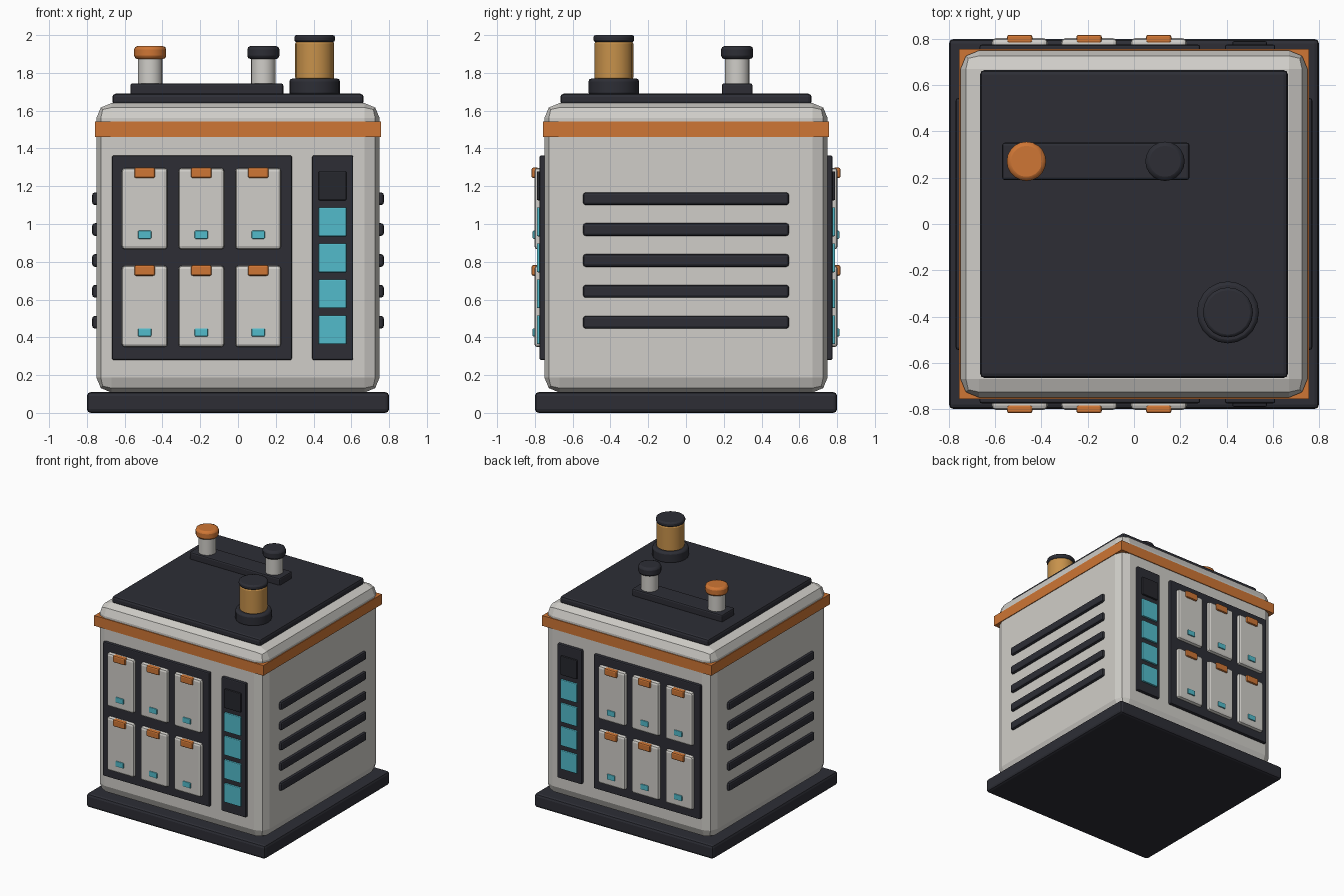
import bpy, math

if "Cube" in bpy.data.objects:
    bpy.data.objects.remove(bpy.data.objects["Cube"])


def material(name, rgb):
    m = bpy.data.materials.new(name)
    m.diffuse_color = (*rgb, 1)
    m.use_nodes = True
    m.node_tree.nodes["Principled BSDF"].inputs["Base Color"].default_value = m.diffuse_color
    return m


SHELL = material("warm white shell", (0.63, 0.615, 0.58))
DARK = material("charcoal", (0.026, 0.027, 0.036))
OFF = material("unlit black", (0.019, 0.020, 0.026))
ORANGE = material("orange", (0.62, 0.18, 0.035))
CYAN = material("cyan light", (0.085, 0.50, 0.60))
AMBER = material("amber", (0.57, 0.285, 0.07))


def finish(name, mat, bevel, segments):
    ob = bpy.context.object
    ob.name = name
    ob.data.materials.append(mat)
    if bevel:
        mod = ob.modifiers.new("bevel", 'BEVEL')
        mod.width = bevel
        mod.segments = segments
        mod.limit_method = 'ANGLE'
        mod.angle_limit = math.radians(40)
    return ob


def box(name, x, y, z, mat, bevel=0.0, segments=2):
    """Box from (min, max) ranges on each axis."""
    lo, hi = zip(sorted(x), sorted(y), sorted(z))
    bpy.ops.mesh.primitive_cube_add(
        size=1, location=[(a + b) / 2 for a, b in zip(lo, hi)])
    ob = bpy.context.object
    ob.scale = [b - a for a, b in zip(lo, hi)]
    bpy.ops.object.transform_apply(location=False, rotation=False, scale=True)
    return finish(name, mat, bevel, segments)


def cylinder(name, x, y, z0, z1, r, mat, bevel=0.0, sides=20):
    bpy.ops.mesh.primitive_cylinder_add(
        vertices=sides, radius=r, depth=z1 - z0, location=(x, y, (z0 + z1) / 2))
    ob = finish(name, mat, bevel, 2)
    bpy.ops.object.shade_smooth_by_angle(angle=math.radians(25))
    return ob


def mid(c, size):
    return (c - size / 2, c + size / 2)


# Main housing
box("base", (-0.8, 0.8), (-0.8, 0.8), (0, 0.11), DARK, 0.02)
box("body", (-0.75, 0.75), (-0.75, 0.75), (0.108, 1.64), SHELL, 0.08)
box("trim_band", (-0.756, 0.756), (-0.756, 0.756), (1.46, 1.543), ORANGE)
box("roof_plate", (-0.665, 0.665), (-0.665, 0.665), (1.63, 1.69), DARK, 0.018)

# Front and back faces carry the same mirrored equipment
for label, s in (("front", -1), ("back", 1)):
    def wall(part, x, z, depth, mat, bevel, inner=0.74):
        box(f"{label}_{part}", x, (s * inner, s * depth), z, mat, bevel)

    wall("cell_panel", (-0.667, 0.285), (0.28, 1.363), 0.775, DARK, 0.008)
    wall("gauge_panel", (0.393, 0.61), (0.28, 1.363), 0.775, DARK, 0.008)
    for cx in (-0.494, -0.194, 0.107):
        for cz in (1.081, 0.564):
            wall("cell", mid(cx, 0.243), mid(cz, 0.432), 0.803, SHELL, 0.018)
            wall("cell_latch", mid(cx, 0.11), mid(cz + 0.19, 0.056),
                 0.818, ORANGE, 0.01, 0.78)
            wall("cell_light", mid(cx, 0.07), mid(cz - 0.138, 0.043),
                 0.812, CYAN, 0.005, 0.79)
    for i in range(5):
        wall("gauge_segment", mid(0.5, 0.148), mid(0.44 + 0.1905 * i, 0.153),
             0.79, OFF if i == 4 else CYAN, 0.006)

# Vent slats on both sides
for label, s in (("right", 1), ("left", -1)):
    for i in range(5):
        box(f"{label}_vent_slat", (s * 0.735, s * 0.772), (-0.545, 0.545),
            mid(0.48 + 0.1635 * i, 0.067), DARK, 0.014)

# Terminal bar with two posts
box("terminal_bar", (-0.57, 0.24), (0.19, 0.352), (1.68, 1.745), DARK, 0.012)
for cx, mat in ((-0.465, ORANGE), (0.134, DARK)):
    cylinder("terminal_post", cx, 0.271, 1.735, 1.885, 0.065, SHELL)
    cylinder("terminal_cap", cx, 0.271, 1.873, 1.942, 0.085, mat, 0.018)

# Amber canister
cx, cy = 0.406, -0.382
cylinder("canister_socket", cx, cy, 1.68, 1.77, 0.134, DARK, 0.015)
cylinder("canister", cx, cy, 1.76, 1.97, 0.103, AMBER, 0.015, 16)
cylinder("canister_lid", cx, cy, 1.963, 2.0, 0.108, DARK, 0.012)
